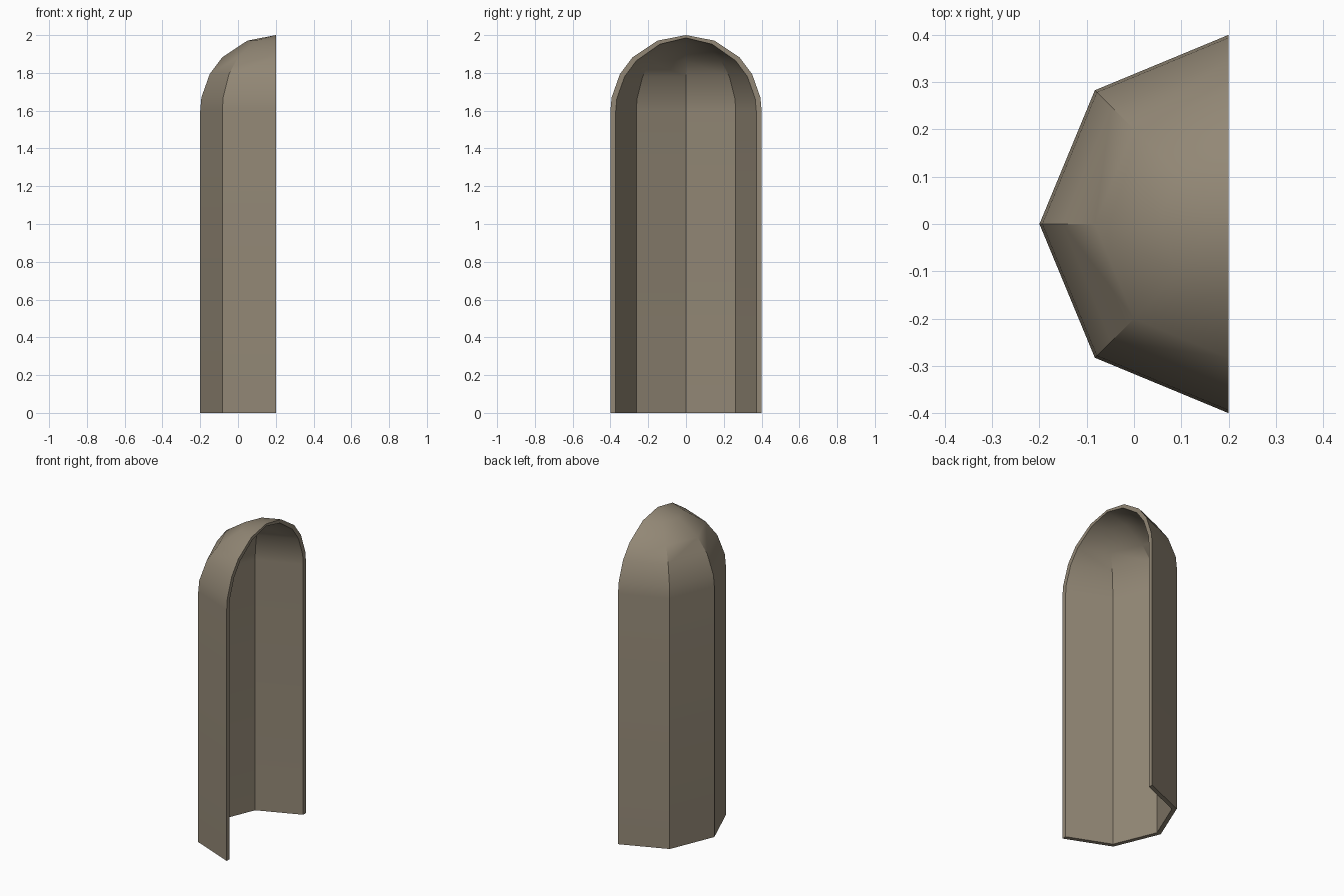
import bpy, bmesh, math

if "Cube" in bpy.data.objects:
    bpy.data.objects.remove(bpy.data.objects["Cube"])

CX, R, T, SPRING = 0.2, 0.4, 0.028, 1.6   # open face, radius, wall, dome base

# Dome and wall profiles as (radius, height), outside and inside
ARC = [math.radians(a) for a in (0, 10, 29, 45, 68)]
outer = [(R, 0)] + [(R * math.cos(a), SPRING + R * math.sin(a)) for a in ARC]
ri, hi = R - T, 0.385
inner = [(ri, 0)] + [(ri * math.cos(a), SPRING + hi * math.sin(a)
                      - 0.008 * math.sin(2 * a)) for a in ARC]
ANGLES = [math.radians(90 + 45 * i) for i in range(5)]   # half octagon

bm = bmesh.new()


def shell(profile, top):
    """Half-octagon columns of vertices ending in a shared apex."""
    apex = bm.verts.new((CX, 0, top))
    cols = [[bm.verts.new((CX + r * math.cos(a), r * math.sin(a), z))
             for r, z in profile] + [apex] for a in ANGLES]
    for a, b in zip(cols, cols[1:]):
        for i in range(len(profile)):
            quad = [a[i], b[i], b[i + 1], a[i + 1]]
            bm.faces.new(list(dict.fromkeys(quad)))
    return cols


out_cols = shell(outer, 2.0)
in_cols = shell(inner, SPRING + hi)

# Flat rims around the open face
for k in (0, -1):
    o, n = out_cols[k], in_cols[k]
    for i in range(len(o) - 1):
        bm.faces.new([o[i], o[i + 1], n[i + 1], n[i]])
# Bottom rim
for k in range(4):
    bm.faces.new([out_cols[k][0], in_cols[k][0],
                  in_cols[k + 1][0], out_cols[k + 1][0]])
bmesh.ops.recalc_face_normals(bm, faces=bm.faces)

mesh = bpy.data.meshes.new("niche_shell")
bm.to_mesh(mesh)
bm.free()
niche = bpy.data.objects.new("niche_shell", mesh)
bpy.context.collection.objects.link(niche)

stone = bpy.data.materials.new("warm grey stone")
stone.diffuse_color = (0.29, 0.245, 0.18, 1)
stone.use_nodes = True
stone.node_tree.nodes["Principled BSDF"].inputs["Base Color"].default_value = stone.diffuse_color
mesh.materials.append(stone)

# Smooth dome, sharp wall corners
bpy.context.view_layer.objects.active = niche
niche.select_set(True)
bpy.ops.object.shade_smooth_by_angle(angle=math.radians(30))
